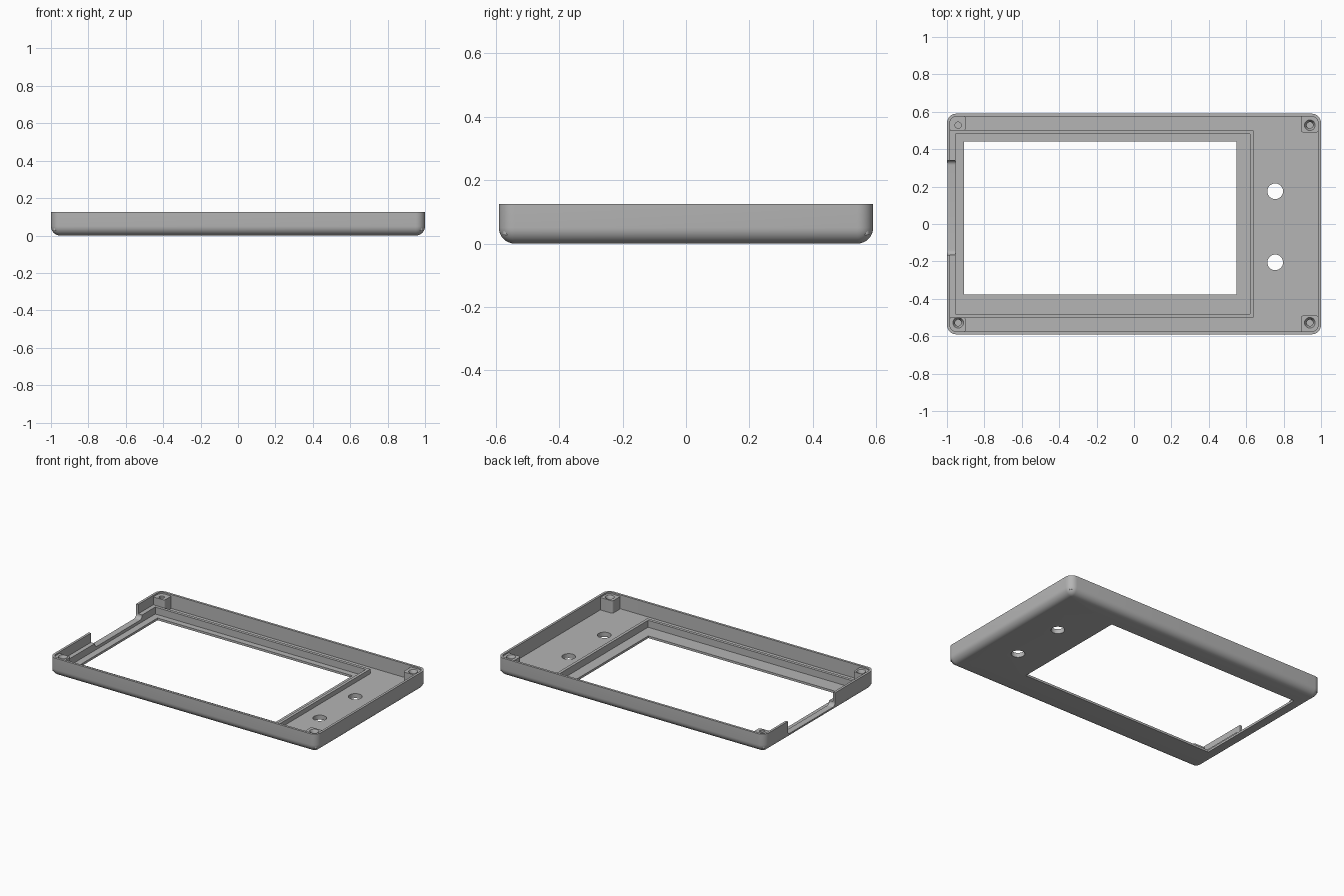
import bpy, bmesh, math
from math import sin, cos, pi

if "Cube" in bpy.data.objects:
    bpy.data.objects.remove(bpy.data.objects["Cube"])

grey = bpy.data.materials.new("plain_grey")
grey.use_nodes = True
GREY = (0.46, 0.46, 0.46, 1)
grey.diffuse_color = GREY
grey.node_tree.nodes["Principled BSDF"].inputs["Base Color"].default_value = GREY


def rounded(x0, x1, y0, y1, r=0, n=8):
    """Counter-clockwise outline of a rectangle, with rounded corners if r > 0."""
    if r <= 0:
        return [(x0, y0), (x1, y0), (x1, y1), (x0, y1)]
    centres = [(x1 - r, y1 - r), (x0 + r, y1 - r), (x0 + r, y0 + r), (x1 - r, y0 + r)]
    return [(cx + r * cos(a), cy + r * sin(a))
            for q, (cx, cy) in enumerate(centres)
            for a in (pi / 2 * (q + i / n) for i in range(n + 1))]


def circle(x, y, r, n=32):
    return [(x + r * cos(2 * pi * i / n), y + r * sin(2 * pi * i / n)) for i in range(n)]


def loft(name, rings):
    """Closed solid through a stack of matching rings of 3D points."""
    bm = bmesh.new()
    loops = [[bm.verts.new(p) for p in ring] for ring in rings]
    for low, high in zip(loops, loops[1:]):
        for i in range(len(low)):
            j = (i + 1) % len(low)
            bm.faces.new((low[i], low[j], high[j], high[i]))
    bm.faces.new(loops[0][::-1])
    bm.faces.new(loops[-1])
    bmesh.ops.recalc_face_normals(bm, faces=bm.faces)
    mesh = bpy.data.meshes.new(name)
    bm.to_mesh(mesh)
    bm.free()
    mesh.materials.append(grey)
    obj = bpy.data.objects.new(name, mesh)
    bpy.context.collection.objects.link(obj)
    return obj


def prism(name, outline, z0, z1):
    return loft(name, [[(x, y, z) for x, y in outline] for z in (z0, z1)])


def cut(obj, cutter):
    """Subtract the cutter from the object and discard the cutter."""
    bpy.context.view_layer.objects.active = obj
    mod = obj.modifiers.new("cut", "BOOLEAN")
    mod.operation, mod.solver, mod.object = "DIFFERENCE", "EXACT", cutter
    bpy.ops.object.modifier_apply(modifier=mod.name)
    bpy.data.objects.remove(cutter)


def smooth(obj):
    bpy.ops.object.select_all(action="DESELECT")
    obj.select_set(True)
    bpy.context.view_layer.objects.active = obj
    bpy.ops.object.shade_smooth_by_angle(angle=math.radians(30))


W, D, H = 1.0, 0.59, 0.125      # half width, half depth, height
WALL, FLOOR, RECESS = 0.016, 0.031, 0.015
EDGE = 0.05                     # radius of the lower outside edge
IX, IY = W - WALL, D - WALL     # inside of the walls


def notch():
    """Side opening with rounded lower corners, running along x."""
    outline = rounded(-0.165, 0.34, 0.035, 0.3, 0.025)
    return loft("notch_cutter", [[(x, y, z) for y, z in outline] for x in (-1.1, -0.953)])


# Outer shell with a rolled lower edge
rings = []
for i in range(9):
    a = pi / 2 * i / 8
    inset, z = (EDGE - 0.001) * (1 - sin(a)), EDGE * (1 - cos(a))
    rings.append([(x, y, z) for x, y in rounded(-W + inset, W - inset, -D + inset, D - inset,
                                                EDGE - inset)])
rings.append([(x, y, H) for x, y in rounded(-W, W, -D, D, EDGE)])
shell = loft("case_shell", rings)

# Cavity, screen recess, screen window, button holes and side opening
cut(shell, prism("cavity", rounded(-IX, IX, -IY, IY, EDGE - WALL), FLOOR, 0.3))
cut(shell, prism("recess", rounded(-0.955, 0.62, -0.48, 0.48), RECESS, 0.3))
cut(shell, prism("window", rounded(-0.91, 0.547, -0.378, 0.44), -0.1, 0.3))
for y in (0.175, -0.205):
    cut(shell, prism("button_hole", circle(0.755, y, 0.042), -0.1, 0.3))
cut(shell, notch())
smooth(shell)

# Raised rib around the screen, open at the side notch
rib = prism("screen_rib", rounded(-IX - 0.004, 0.64, -0.5, 0.5), FLOOR - 0.004, 0.062)
cut(rib, prism("rib_inside", rounded(-0.955, 0.62, -0.48, 0.48), -0.1, 0.3))
cut(rib, notch())
smooth(rib)

# Corner screw posts, buried slightly in the walls
for sx, side in ((1, "left"), (-1, "right")):
    for sy, end in ((1, "back"), (-1, "front")):
        inner_x, inner_y = (0.892, 0.49) if sx > 0 else (0.9, 0.5)
        xs = sorted((sx * inner_x, sx * (IX + 0.004)))
        ys = sorted((sy * inner_y, sy * (IY + 0.004)))
        post = prism(f"{end}_{side}_screw_post", rounded(*xs, *ys, 0.012), FLOOR - 0.004, 0.115)
        cx, cy = sx * 0.94, sy * 0.528
        cut(post, prism("screw_hole", circle(cx, cy, 0.017), 0.04, 0.3))
        if (sx, sy) != (-1, 1):
            cut(post, loft("countersink", [[(x, y, z) for x, y in circle(cx, cy, r)]
                                           for z, r in ((0.095, 0.017), (0.116, 0.029))]))
        smooth(post)
